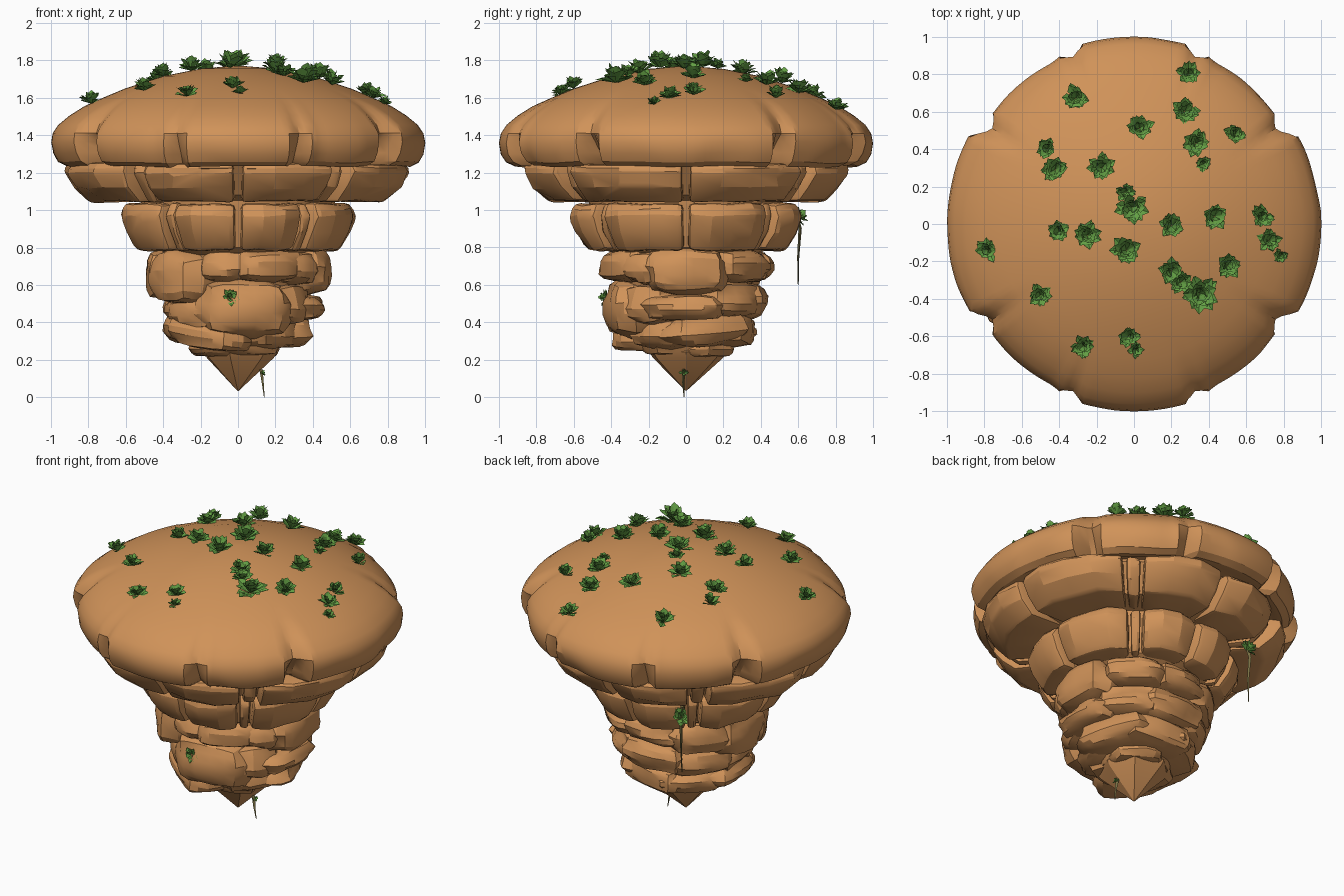
import bpy, bmesh, math, random
from mathutils import Vector, Matrix, noise

random.seed(4)
cube = bpy.data.objects.get("Cube")
if cube:
    bpy.data.objects.remove(cube, do_unlink=True)


def material(name, rgb):
    m = bpy.data.materials.new(name)
    m.use_nodes = True
    m.diffuse_color = (*rgb, 1)
    m.node_tree.nodes["Principled BSDF"].inputs["Base Color"].default_value = (*rgb, 1)
    return m


ROCK = material("sandstone", (0.63, 0.29, 0.10))
LEAF = material("leaf_green", (0.13, 0.36, 0.06))
STEM = material("dry_stem", (0.20, 0.17, 0.06))


def finish(bm, name, mat, angle=28):
    if angle:
        bmesh.ops.recalc_face_normals(bm, faces=bm.faces[:])
    me = bpy.data.meshes.new(name)
    bm.to_mesh(me)
    bm.free()
    me.materials.append(mat)
    if angle:
        me.shade_smooth()
        me.set_sharp_from_angle(angle=math.radians(angle))
    ob = bpy.data.objects.new(name, me)
    bpy.context.collection.objects.link(ob)


def polar(r, deg, z):
    a = math.radians(deg)
    return Vector((r * math.cos(a), r * math.sin(a), z))


def loft(bm, rows, closed=True):
    """Skin rows of points into quads."""
    vs = [[bm.verts.new(p) for p in row] for row in rows]
    n = len(vs[0])
    for a, b in zip(vs, vs[1:]):
        for i in range(n if closed else n - 1):
            j = (i + 1) % n
            bm.faces.new((a[i], a[j], b[j], b[i]))
    return vs


def lathe(name, profile, sides, shape=lambda r, d, z: (r, z), angle=28):
    bm = bmesh.new()
    rows = []
    for r, z in profile:
        row = []
        for i in range(sides):
            d = 360 * i / sides
            rr, zz = shape(r, d, z)
            row.append(polar(rr, d, zz))
        rows.append(row)
    vs = loft(bm, rows)
    bm.faces.new(vs[0])
    bm.faces.new(vs[-1])
    finish(bm, name, ROCK, angle)


# Domed cap, its rim split into lobes by cracks that open downwards
DOME = [(0.02, 1.77), (0.2, 1.755), (0.4, 1.715), (0.6, 1.65), (0.72, 1.60), (0.82, 1.555),
        (0.9, 1.505), (0.96, 1.455), (0.99, 1.41), (1.0, 1.36), (0.99, 1.30), (0.965, 1.255),
        (0.92, 1.232), (0.87, 1.24), (0.80, 1.26), (0.6, 1.27)]


def cap_shape(r, d, z):
    if r < 0.75 or r == 0.8:
        return r, z
    q = min(d % 180, 180 - d % 180)
    k = min(1, (r - 0.7) / 0.25) if z > 1.3 else 1
    corner = 0.035 * max(0, min(1, (q - 31) / 4, (71 - q) / 8))
    low = max(0.3, min(1, (1.46 - z) / 0.14))
    crack = 0.17 * max(0, 1 - abs(q - 33) / 5) + 0.10 * max(0, 1 - abs(q - 70) / 4)
    lump = noise.noise(polar(r * 3, d, z * 4))
    z += 0.02 * lump * (low - 0.3)
    return r * (1 - k * (corner + crack * low + 0.025 * max(0, lump) * low)), z


def dome_z(r):
    for (r0, z0), (r1, z1) in zip(DOME, DOME[1:]):
        if r <= r1:
            return z0 + (z1 - z0) * (max(r, r0) - r0) / (r1 - r0)


lathe("cap", DOME, 180, cap_shape)

# Inner column behind the blocks, and the pointed tip
lathe("core", [(0.7, 1.4), (0.78, 1.24), (0.67, 1.08), (0.52, 1.05), (0.51, 0.98),
               (0.45, 0.80), (0.38, 0.76), (0.35, 0.6), (0.30, 0.4), (0.2, 0.24)], 24)
lathe("tip", [(0.14, 0.34), (0.21, 0.24), (0.19, 0.21), (0.004, 0.035)], 7,
      lambda r, d, z: (r * (1 + 0.1 * math.sin(d)), z), 20)


# Ring blocks: bevelled wedges with a bulging outer face and drawn-in ends
def ring_block(name, a0, a1, inner, profile, squash):
    bm = bmesh.new()
    steps = max(1, round((a1 - a0) / 11))
    rows = []
    for i in range(steps + 1):
        d = a0 + (a1 - a0) * i / steps
        end = 0.96 if steps > 1 and i in (0, steps) else 1
        outer = [polar(r * end * random.uniform(0.98, 1.015), d, z + random.uniform(-0.008, 0.008))
                 for r, z in profile]
        rows.append([polar(inner, d, profile[0][1])] + outer + [polar(inner, d, profile[-1][1])])
    vs = loft(bm, rows)
    bm.faces.new(vs[0])
    bm.faces.new(vs[-1])
    bmesh.ops.recalc_face_normals(bm, faces=bm.faces[:])
    sharp = [e for e in bm.edges if e.calc_face_angle(0) > 0.6]
    bmesh.ops.bevel(bm, geom=sharp, offset=0.03, segments=2, profile=0.55, affect='EDGES',
                    clamp_overlap=True)
    bm.transform(Matrix.Diagonal((1, squash, 1, 1)))
    finish(bm, name, ROCK, 20)


TIERS = [("upper", 0.55, 0.94, [(0.93, 1.25), (0.94, 1.2), (0.89, 1.12), (0.80, 1.045)]),
         ("middle", 0.36, 0.98, [(0.615, 1.035), (0.645, 0.97), (0.615, 0.88), (0.55, 0.785)])]
SPANS = [("wide", 1.5, 34, 1), ("narrow", 35.5, 41.5, 0.91), ("broad", 43, 88.5, 1)]
for tier, inner, squash, prof in TIERS:
    for side in range(4):
        for label, s0, s1, f in SPANS:
            # Measured from the front and back centre lines
            base, sign = (90 if side < 2 else 270), (1 if side % 2 else -1)
            a = sorted((base + sign * s0, base + sign * s1))
            ring_block(f"{tier}_{label}_block_{side}", a[0], a[1], inner,
                       [(r * f, z) for r, z in prof], squash)


# Rounded boulders: cubes eased toward spheres, turned to face outward
def boulder(name, deg, reach, width, z0, z1, tilt=0):
    depth = 0.34
    bm = bmesh.new()
    bmesh.ops.create_cube(bm, size=2)
    bmesh.ops.subdivide_edges(bm, edges=bm.edges[:], cuts=4, use_grid_fill=True)
    seed = Vector((deg, z0 * 9, reach * 7))
    for v in bm.verts:
        p = v.co * 0.25 + v.co.normalized() * 0.8
        p *= 1 + 0.16 * noise.noise(v.co * 1.2 + seed)
        v.co = Vector((p.x * depth / 2, p.y * width / 2, p.z * (z1 - z0) / 2))
    turn = Matrix.Rotation(math.radians(deg), 4, 'Z') @ Matrix.Rotation(math.radians(tilt), 4, 'X')
    mid = polar(reach - depth / 2, deg, (z0 + z1) / 2)
    bm.transform(Matrix.Translation(mid) @ turn)
    finish(bm, name, ROCK, 24)


BOULDERS = [  # direction, reach, width, bottom, top, tilt
    (-62, 0.46, 0.40, 0.61, 0.80), (-101, 0.44, 0.27, 0.61, 0.79), (-146, 0.49, 0.38, 0.49, 0.80),
    (0, 0.50, 0.44, 0.55, 0.80), (-32, 0.47, 0.27, 0.60, 0.78), (50, 0.49, 0.38, 0.61, 0.79),
    (95, 0.46, 0.40, 0.61, 0.79), (137, 0.48, 0.38, 0.57, 0.80), (178, 0.49, 0.40, 0.52, 0.79),
    (-84, 0.43, 0.50, 0.32, 0.63), (-3, 0.46, 0.44, 0.41, 0.55), (-38, 0.42, 0.32, 0.38, 0.61),
    (45, 0.43, 0.40, 0.42, 0.62), (92, 0.43, 0.46, 0.42, 0.62), (140, 0.42, 0.40, 0.40, 0.60),
    (188, 0.39, 0.38, 0.38, 0.56), (-138, 0.40, 0.38, 0.36, 0.54),
    (25, 0.38, 0.48, 0.27, 0.45, 5), (80, 0.37, 0.46, 0.27, 0.45, -5), (130, 0.36, 0.42, 0.27, 0.43),
    (185, 0.40, 0.42, 0.29, 0.45), (-128, 0.39, 0.46, 0.26, 0.43, -8), (-35, 0.33, 0.40, 0.26, 0.42),
    (60, 0.25, 0.32, 0.21, 0.32), (-70, 0.25, 0.36, 0.22, 0.35), (200, 0.25, 0.34, 0.21, 0.33)]
for i, b in enumerate(BOULDERS):
    boulder(f"boulder_{i}", *b)


# Leafy tufts: folded pointed leaves fanning out from one root
def tuft(name, root, size, axis, count=34):
    bm = bmesh.new()
    turn = axis.to_track_quat('Z', 'Y')
    for i in range(count):
        a = i * 2.4 + random.uniform(-0.4, 0.4)
        lift = random.uniform(0.2, 1.35)
        out = Vector((math.cos(a) * math.cos(lift), math.sin(a) * math.cos(lift), math.sin(lift)))
        side = Vector((-math.sin(a), math.cos(a), random.uniform(-0.4, 0.4)))
        length = size * random.uniform(0.75, 1.15)
        mid = out * length * 0.65 + Vector((0, 0, size * 0.12))
        pts = [out * size * 0.05, mid + side * size * 0.3, out * length, mid - side * size * 0.3]
        v = [bm.verts.new(root + turn @ p) for p in pts]
        bm.faces.new((v[0], v[2], v[1]))
        bm.faces.new((v[0], v[3], v[2]))
    finish(bm, name, LEAF, 0)


TUFTS = [(-31, 67, 7), (29, 80, 6), (27, 60, 7), (3, 51, 7), (33, 43, 7), (54, 48, 6), (-46, 40, 6),
         (-42, 29, 7), (-17, 30, 7), (37, 32, 4), (-1, 9, 8), (-5, 17, 5), (-40, -4, 6),
         (-25, -6, 7), (-4, -14, 8), (20, -1, 7), (43, 4, 7), (68, 4, 6), (72, -9, 6), (78, -17, 4),
         (50, -22, 7), (20, -25, 7), (25, -31, 6), (35, -37, 9), (-50, -38, 6), (-78, -14, 6),
         (-27, -65, 6), (-3, -60, 6), (1, -67, 4)]
for i, (x, y, s) in enumerate(TUFTS):
    x, y = x / 100, y / 100
    tuft(f"tuft_{i}", Vector((x, y, dome_z(math.hypot(x, y)))), s / 100 * 1.15,
         Vector((x * 0.2, y * 0.2, 1)))
tuft("front_sprig", Vector((-0.04, -0.42, 0.53)), 0.05, Vector((0, -1, 0.3)), 18)
tuft("back_sprig", Vector((-0.38, 0.59, 0.95)), 0.065, Vector((-0.3, 0.6, 0.6)), 20)
tuft("tip_sprig", Vector((0.12, -0.01, 0.13)), 0.03, Vector((1, 0, 0.3)), 9)


# Hanging roots
def root(name, points, radius):
    bm = bmesh.new()
    rows = [[Vector(p) + polar(radius * (1 - 0.8 * i / (len(points) - 1)), d, 0)
             for d in (0, 120, 240)] for i, p in enumerate(points)]
    loft(bm, rows)
    finish(bm, name, STEM, 40)


root("back_root", [(-0.38, 0.58, 1.02), (-0.39, 0.61, 0.9), (-0.385, 0.6, 0.75), (-0.39, 0.6, 0.6)], 0.014)
root("tip_root", [(0.12, -0.01, 0.15), (0.13, -0.015, 0.08), (0.14, -0.01, 0.0)], 0.012)
